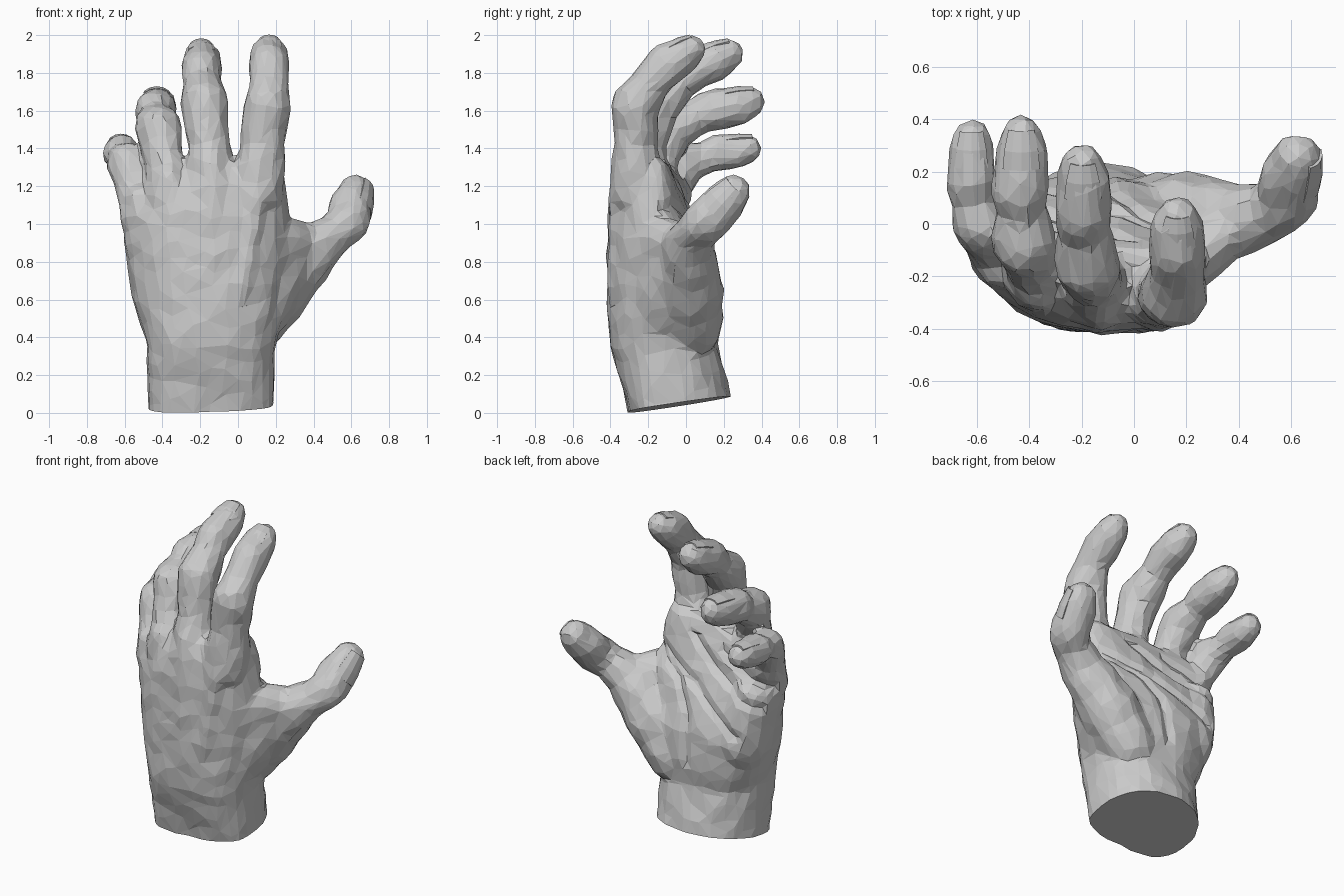
import bpy, bmesh
from math import sin, cos, pi, exp
from mathutils import Vector as V, noise

if "Cube" in bpy.data.objects:
    bpy.data.objects.remove(bpy.data.objects["Cube"])

# Finger joints from knuckle to tip: (x, y, z, radius)
FINGERS = {
    "index": [(.10, -.255, 1.18, .15), (.13, -.27, 1.42, .115), (.155, -.27, 1.63, .127), (.165, -.17, 1.77, .10),
              (.165, -.09, 1.85, .112), (.165, -.01, 1.895, .098), (.165, .03, 1.925, .076)],
    "middle": [(-.13, -.255, 1.18, .15), (-.155, -.21, 1.43, .105), (-.18, -.16, 1.64, .127), (-.19, -.03, 1.75, .096),
               (-.195, .05, 1.82, .113), (-.195, .17, 1.87, .10), (-.195, .225, 1.9, .078)],
    "ring": [(-.35, -.20, 1.12, .145), (-.39, -.145, 1.35, .102), (-.42, -.07, 1.51, .122), (-.43, .05, 1.565, .092),
             (-.435, .13, 1.60, .112), (-.43, .27, 1.625, .10), (-.43, .34, 1.645, .078)],
    "little": [(-.49, -.12, 1.02, .13), (-.55, -.07, 1.2, .098), (-.59, .0, 1.33, .105), (-.61, .1, 1.355, .082),
               (-.62, .16, 1.375, .095), (-.62, .27, 1.385, .088), (-.62, .33, 1.4, .07)],
    "thumb": [(.06, .02, .46, .17), (.21, .02, .66, .18), (.40, .01, .86, .138), (.52, .05, .96, .108),
              (.585, .10, 1.01, .118), (.60, .19, 1.10, .114), (.625, .255, 1.175, .088)],
}
# Palm and wrist sections: z, x min, x max, back y, palm y, arch, slope
PALM = [(-.1, -.47, .19, -.275, .265, -.07, .01), (.08, -.475, .19, -.315, .235, -.06, .01),
        (.35, -.48, .195, -.40, .165, -.02, .0), (.50, -.525, .225, -.412, .18, .01, -.01),
        (.70, -.57, .26, -.412, .17, .025, -.02), (.92, -.60, .28, -.405, .09, .045, -.03),
        (1.10, -.61, .265, -.395, .0, .065, -.045), (1.22, -.595, .25, -.37, -.03, .08, -.055),
        (1.33, -.54, .22, -.31, -.09, .09, -.06)]
# Palm creases as (x, z) polylines
CREASES = [[(.24, 1.08), (.02, .98), (-.1, .8), (-.12, .5)], [(.2, 1.1), (-.1, .98), (-.45, .75)],
           [(-.02, 1.24), (-.2, 1.1), (-.6, .92)], [(-.25, 1.2), (-.6, 1.04)]]

ball = bmesh.new()
bmesh.ops.create_icosphere(ball, subdivisions=2, radius=1)
BALL = [v.co.copy() for v in ball.verts]
ball.free()
bm = bmesh.new()


def hull(balls):
    """Convex skin around balls."""
    verts = [bm.verts.new(V(j[:3]) + p * j[3]) for j in balls for p in BALL]
    res = bmesh.ops.convex_hull(bm, input=verts)
    inner = {e for e in res["geom_interior"] if isinstance(e, bmesh.types.BMVert)}
    bmesh.ops.delete(bm, geom=list(inner), context='VERTS')


def limb(joints):
    """Chain of tapered capsules."""
    for pair in zip(joints, joints[1:]):
        hull(pair)


# Wrist and palm loft
N, rings = 28, []
for z, x0, x1, yb, yp, arch, slope in PALM:
    ring = []
    for i in range(N):
        c, s = cos(2 * pi * i / N), sin(2 * pi * i / N)
        u = abs(c) ** .85 * (1 if c > 0 else -1)
        w = abs(s) ** .85 * (1 if s > 0 else -1)
        x = (x0 + x1) / 2 + u * (x1 - x0) / 2
        y = (yb + yp) / 2 + slope * u + arch * u * u + w * (yp - yb) / 2
        lean = .25 * max(0, min(1, (z - .95) / .3))
        ring.append(bm.verts.new((x, y, z + lean * min(x + .1, 0))))
    rings.append(ring)
for a, b in zip(rings, rings[1:]):
    for i in range(N):
        bm.faces.new((a[i], a[(i + 1) % N], b[(i + 1) % N], b[i]))
bm.faces.new(rings[0][::-1])
bm.faces.new(rings[-1])

# Digits, thumb web, palm heel and tendons
for joints in FINGERS.values():
    limb(joints)
hull([(.09, -.2, .46, .12), (.15, -.2, .95, .11), (.37, -.01, .90, .10), (.2, .02, .62, .14)])
limb([(-.38, -.03, .48, .12), (-.40, .0, .68, .17), (-.46, -.02, .95, .14)])
for name, wx in (("index", -.02), ("middle", -.12), ("ring", -.2), ("little", -.28)):
    x, y, z, r = FINGERS[name][0]
    limb([(wx, -.35, .42, .05), ((x + wx) / 2, y * .6 - .36 * .4 - r * .4, .8, .06), (x, y - r * .6, z, .06),
          (x * 1.06, y - r * .4, z + .12, .07)])
bmesh.ops.recalc_face_normals(bm, faces=bm.faces)


def make(name, b):
    me = bpy.data.meshes.new(name)
    b.to_mesh(me)
    b.free()
    ob = bpy.data.objects.new(name, me)
    bpy.context.collection.objects.link(ob)
    return ob


def baked(ob):
    """Modified mesh as bmesh."""
    b = bmesh.new()
    b.from_object(ob, bpy.context.evaluated_depsgraph_get())
    bpy.data.objects.remove(ob)
    return b


# Fuse the parts
hand = make("hand_blend", bm)
m = hand.modifiers.new("fuse", 'REMESH')
m.mode, m.voxel_size = 'VOXEL', .018
m = hand.modifiers.new("soften", 'SMOOTH')
m.factor, m.iterations = .5, 8
bm = baked(hand)
bm.normal_update()


def dist(p, a, b):
    t = max(0, min(1, (p - a).dot(b - a) / (b - a).length_squared))
    return (p - a - (b - a) * t).length


# Uneven skin and pressed palm creases
for v in bm.verts:
    push = .004 + .010 * noise.noise(v.co * 9)
    if v.normal.y > .2 and v.co.y > -.2 and .3 < v.co.z < 1.25 and v.co.x < .3:
        p = V((v.co.x, v.co.z))
        d = min(dist(p, V(a), V(b)) for c in CREASES for a, b in zip(c, c[1:]))
        push -= .02 * exp(-(d / .03) ** 2)
    v.co += v.normal * push

# Reduce to facets
hand = make("hand_facets", bm)
m = hand.modifiers.new("facets", 'DECIMATE')
m.ratio = .055
bm = baked(hand)

# Slanted wrist cut
cut = bmesh.ops.bisect_plane(bm, geom=bm.verts[:] + bm.edges[:] + bm.faces[:], plane_co=(-.3, -.31, 0),
                             plane_no=(-.03, -.15, 1), clear_inner=True)
edges = [e for e in cut["geom_cut"] if isinstance(e, bmesh.types.BMEdge)]
bmesh.ops.contextual_create(bm, geom=edges)
for f in bm.faces:
    f.smooth = False
make("hand", bm)

# Fingernails: curved plates following each tip
for name, joints in FINGERS.items():
    a, b = V(joints[-2][:3]), V(joints[-1][:3])
    ra, rb = joints[-2][3], joints[-1][3]
    d = (b - a).normalized()
    n = V((.9, -.4, .1)) if name == "thumb" else V((0, -.3, 1))
    n = (n - d * n.dot(d)).normalized()
    side = n.cross(d)
    span = (b - a).length
    nb, rows = bmesh.new(), []
    for s in (-.04, .03, span, span + .035):
        r = ra + (rb - ra) * max(s, 0) / span + .003
        c = a + d * s
        rows.append([nb.verts.new(c + side * r * sin(k * .36) + n * r * cos(k * .36)) for k in (-2, -1, 0, 1, 2)])
    for p, q in zip(rows, rows[1:]):
        for i in range(4):
            nb.faces.new((p[i], p[i + 1], q[i + 1], q[i]))
    bmesh.ops.recalc_face_normals(nb, faces=nb.faces)
    nail = make(name + "_nail", nb)
    m = nail.modifiers.new("thickness", 'SOLIDIFY')
    m.thickness, m.offset = .012, 0
